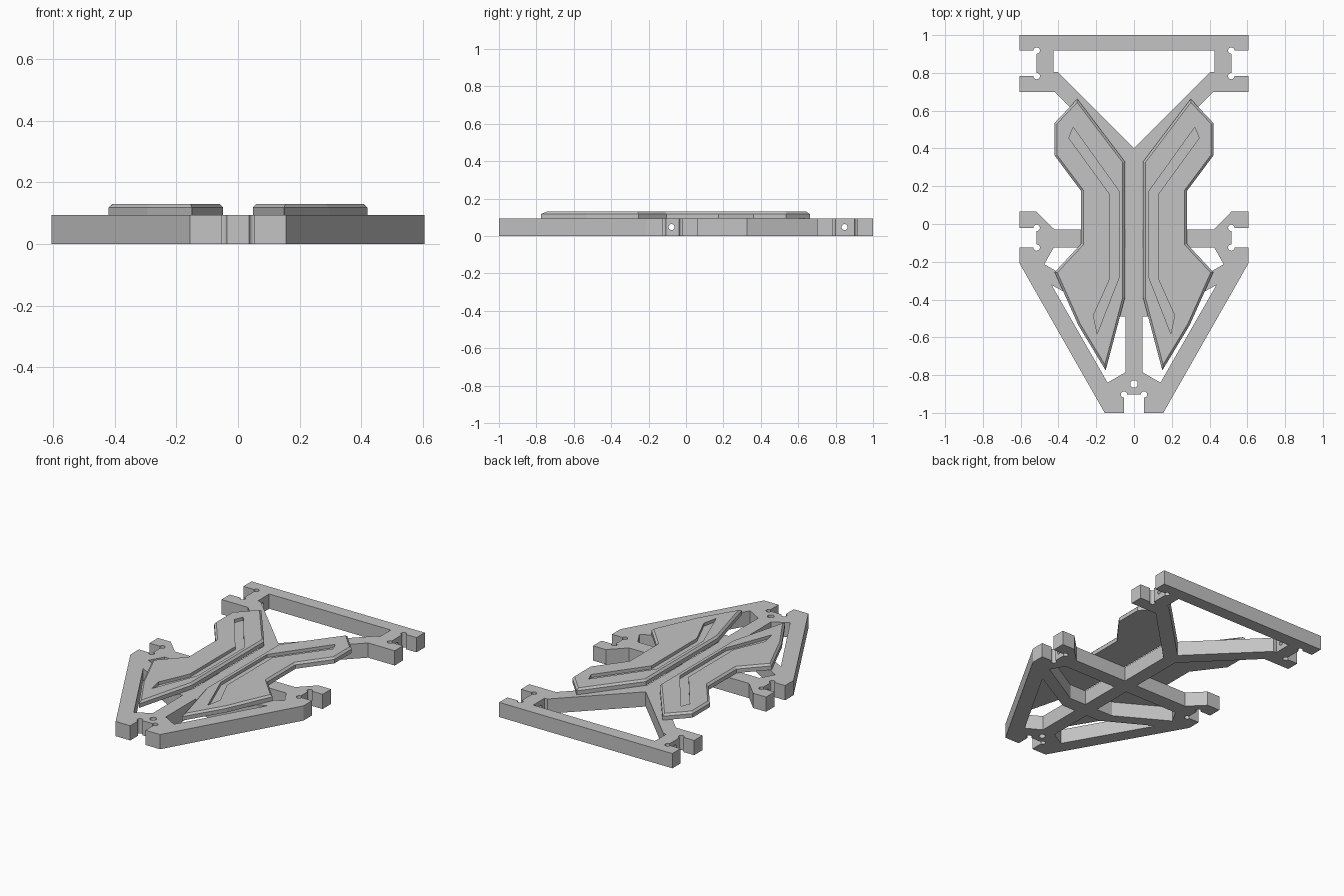
import bpy, bmesh, math
from mathutils import Vector

if "Cube" in bpy.data.objects:
    bpy.data.objects.remove(bpy.data.objects["Cube"])

grey = bpy.data.materials.new("light grey")
grey.diffuse_color = (0.55, 0.55, 0.55, 1)
grey.use_nodes = True
grey.node_tree.nodes["Principled BSDF"].inputs["Base Color"].default_value = grey.diffuse_color

Z_FRAME, Z_TOP = 0.093, 0.13


def prism(name, loops, z0, z1, bevel=0):
    """Extrude an outline (first loop) with optional holes; bevel chamfers the top rim."""
    bm = bmesh.new()
    edges = []
    for pts in loops:
        vs = [bm.verts.new((x, y, z0)) for x, y in pts]
        edges += [bm.edges.new((vs[i - 1], vs[i])) for i in range(len(vs))]
    if len(loops) == 1:
        bm.faces.new(vs)
    else:
        bmesh.ops.triangle_fill(bm, edges=edges, use_beauty=True)
    ext = bmesh.ops.extrude_face_region(bm, geom=bm.faces[:])
    top = [g for g in ext["geom"] if isinstance(g, bmesh.types.BMVert)]
    bmesh.ops.translate(bm, verts=top, vec=(0, 0, z1 - bevel - z0))
    bmesh.ops.recalc_face_normals(bm, faces=bm.faces[:])
    if bevel:
        cap = [f for f in bm.faces if f.normal.z > 0.9]
        bmesh.ops.inset_region(bm, faces=cap, thickness=bevel, use_even_offset=True)
        bmesh.ops.translate(bm, verts=list({v for f in cap for v in f.verts}), vec=(0, 0, bevel))
    me = bpy.data.meshes.new(name)
    bm.to_mesh(me)
    bm.free()
    me.materials.append(grey)
    ob = bpy.data.objects.new(name, me)
    bpy.context.collection.objects.link(ob)
    return ob


def cut(ob, cutter):
    """Subtract the cutter and remove it."""
    cutter.hide_render = True
    m = ob.modifiers.new("cut", 'BOOLEAN')
    m.operation, m.solver, m.object = 'DIFFERENCE', 'EXACT', cutter
    bpy.context.view_layer.objects.active = ob
    bpy.ops.object.modifier_apply(modifier=m.name)
    bpy.data.objects.remove(cutter)


def flip(pts):
    return [(-x, y) for x, y in reversed(pts)]


def relieve(pts, r=0.017, steps=12):
    """Replace points flagged with a third value by a three-quarter circle relief."""
    out = []
    for i, p in enumerate(pts):
        if len(p) == 2:
            out.append(p)
            continue
        c = Vector(p[:2])
        d = Vector(pts[i - 1][:2]) - c
        a = math.atan2(d.y, d.x)
        for k in range(steps + 1):
            t = a - 1.5 * math.pi * k / steps
            out.append((c.x + r * math.cos(t), c.y + r * math.sin(t)))
    return out


# Frame: right half outline with slot corner reliefs, then mirrored
half = relieve([
    (0, -0.903), (0.053, -0.903, 1), (0.053, -1), (0.155, -1), (0.605, -0.21),
    (0.605, -0.125), (0.515, -0.125, 1), (0.515, -0.02, 1), (0.605, -0.02), (0.605, 0.065),
    (0.515, 0.065), (0.42, -0.03), (0.045, -0.03), (0.045, 0.325), (0.42, 0.70),
    (0.605, 0.70), (0.605, 0.783), (0.515, 0.783, 1), (0.515, 0.918, 1), (0.605, 0.918),
    (0.605, 1)])
outline = half + flip(half[1:])

# Frame openings
back_half = [(0, 0.402), (0.405, 0.805), (0.425, 0.805), (0.425, 0.918)]
back_window = back_half + flip(back_half[1:])
front_window = [(0.045, -0.785), (0.14, -0.84), (0.437, -0.322), (0.14, -0.49), (0.045, -0.49)]
side_window = [(0.045, -0.395), (0.16, -0.395), (0.475, -0.213), (0.425, -0.125), (0.045, -0.125)]
pin_hole = [(0.02 * math.cos(math.tau * i / 20), -0.847 + 0.02 * math.sin(math.tau * i / 20))
            for i in range(20)]
frame = prism("frame", [outline, back_window, front_window, flip(front_window),
                        side_window, flip(side_window), pin_hole], 0, Z_FRAME)

# Sideways bolt holes through the slot floors
for y in (-0.077, 0.848):
    bpy.ops.mesh.primitive_cylinder_add(vertices=20, radius=0.016, depth=1.16,
                                        location=(0, y, 0.048), rotation=(0, math.pi / 2, 0))
    cut(frame, bpy.context.object)

# Chamfered cover plates with a bent groove
plate = [(0.30, 0.662), (0.048, 0.33), (0.048, -0.39), (0.15, -0.775), (0.295, -0.535),
         (0.42, -0.255), (0.28, -0.105), (0.28, 0.175), (0.42, 0.362), (0.42, 0.535)]
groove = [(0.322, 0.512), (0.08, 0.175), (0.08, -0.285), (0.195, -0.58),
          (0.215, -0.485), (0.13, -0.295), (0.13, 0.16), (0.345, 0.455)]
for side, fix in (("right", list), ("left", flip)):
    cover = prism(side + "_cover_plate", [fix(plate)], Z_FRAME, Z_TOP, 0.012)
    cut(cover, prism("groove_cutter", [fix(groove)], 0.110, 0.2))
